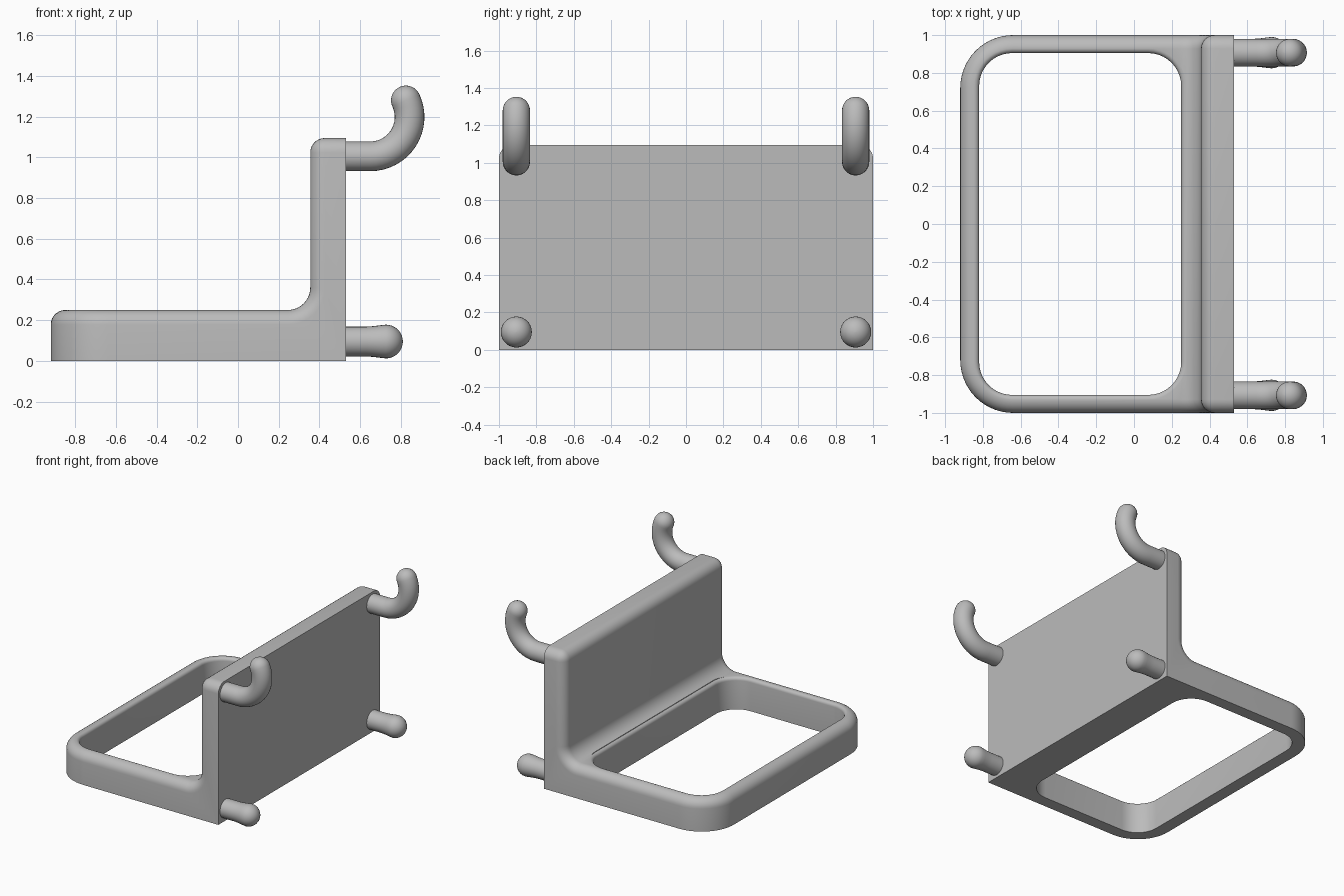
import bpy
import bmesh
from math import cos, sin, pi, radians
from mathutils import Matrix, Vector

cube = bpy.data.objects.get("Cube")
if cube:
    bpy.data.objects.remove(cube, do_unlink=True)

grey = bpy.data.materials.new("light_grey")
grey.use_nodes = True
grey.diffuse_color = (0.5, 0.5, 0.5, 1)
grey.node_tree.nodes["Principled BSDF"].inputs["Base Color"].default_value = (0.5, 0.5, 0.5, 1)


def make_object(name, bm):
    bmesh.ops.recalc_face_normals(bm, faces=bm.faces)
    mesh = bpy.data.meshes.new(name)
    bm.to_mesh(mesh)
    bm.free()
    mesh.materials.append(grey)
    obj = bpy.data.objects.new(name, mesh)
    bpy.context.collection.objects.link(obj)
    return obj


def smooth(obj, angle=30):
    bpy.ops.object.select_all(action="DESELECT")
    obj.select_set(True)
    bpy.context.view_layer.objects.active = obj
    bpy.ops.object.shade_smooth_by_angle(angle=radians(angle))


def arc(cx, cy, r, start, end, steps):
    angles = [radians(start + (end - start) * i / steps) for i in range(steps + 1)]
    return [(cx + r * cos(a), cy + r * sin(a)) for a in angles]


def loft(bm, rings):
    """Skin a list of equal closed rings and cap both ends."""
    loops = [[bm.verts.new(p) for p in ring] for ring in rings]
    n = len(loops[0])
    for a, b in zip(loops, loops[1:]):
        for i in range(n):
            bm.faces.new((a[i], a[(i + 1) % n], b[(i + 1) % n], b[i]))
    bm.faces.new(loops[0])
    bm.faces.new(loops[-1])


# Bracket: L profile with an inner fillet, extruded across the width
front, face, back = -0.92, 0.355, 0.53
shelf, top = 0.25, 1.095
profile = [(front, 0), (back, 0), (back, top), (face, top)]
profile += arc(face - 0.11, shelf + 0.11, 0.11, 0, -90, 10) + [(front, shelf)]
bm = bmesh.new()
loft(bm, [[(x, y, z) for x, z in profile] for y in (-1, 1)])

# Large rounded corners in plan
corners = [e for e in bm.edges if all(abs(v.co.x - front) < 1e-4 for v in e.verts)
           and abs(e.verts[0].co.z - e.verts[1].co.z) > 0.1]
bmesh.ops.bevel(bm, geom=corners, offset=0.28, segments=14, profile=0.5, affect="EDGES")
bmesh.ops.recalc_face_normals(bm, faces=bm.faces)
bm.normal_update()

# Soft upper rim, running over the shelf, the plate front and the plate top
rim = [e for e in bm.edges if e.calc_face_angle(0) > radians(60)
       and min(v.co.z for v in e.verts) > shelf - 0.01
       and min(v.co.x for v in e.verts) < back - 0.01]
bmesh.ops.bevel(bm, geom=rim, offset=0.072, segments=7, profile=0.5, affect="EDGES")
bracket = make_object("bracket", bm)


# Opening cutter: rounded rectangle flared at the top to round the inner rim
def rounded_outline(grow, z, r=0.175):
    x0, x1, y1, rr = -0.82 - grow, 0.25 + grow, 0.905 + grow, r + grow
    pts = []
    for cx, cy, a in ((x1 - rr, y1 - rr, 0), (x0 + rr, y1 - rr, 90),
                      (x0 + rr, rr - y1, 180), (x1 - rr, rr - y1, 270)):
        pts += arc(cx, cy, rr, a, a + 90, 10)
    return [(x, y, z) for x, y in pts]


flare = 0.025
rings = [rounded_outline(0, -0.1)]
for i in range(6):
    a = pi / 2 * i / 5
    rings.append(rounded_outline(flare * (1 - cos(a)), shelf - flare + flare * sin(a)))
rings.append(rounded_outline(flare, shelf + 0.1))
bm = bmesh.new()
loft(bm, rings)
cutter = make_object("opening_cutter", bm)
cutter.hide_render = True
cutter.hide_set(True)

cut = bracket.modifiers.new("opening", "BOOLEAN")
cut.object = cutter
cut.solver = "EXACT"
bpy.context.view_layer.objects.active = bracket
bpy.ops.object.modifier_apply(modifier=cut.name)
bpy.data.objects.remove(cutter, do_unlink=True)
smooth(bracket)


# Round rods in the xz plane: stations of (x, z, direction angle, radius)
def rod(name, stations, y, sides=28):
    x, z, a, r = stations[-1]
    for i in range(1, 9):
        t = pi / 2 * min(i / 8, 0.985)
        stations = stations + [(x + r * sin(t) * cos(a), z + r * sin(t) * sin(a), a, r * cos(t))]
    rings = []
    for x, z, a, r in stations:
        side = Vector((-sin(a), 0, cos(a)))
        rings.append([Vector((x, y, z)) + r * (side * cos(t) + Vector((0, sin(t), 0)))
                      for t in (2 * pi * k / sides for k in range(sides))])
    bm = bmesh.new()
    loft(bm, rings)
    smooth(make_object(name, bm), 50)


# Upper hooks: straight, then bent upward past vertical
r = 0.073
hook = [(back - 0.03, 1.005, 0, r)]
for i in range(17):
    a = radians(115) * i / 16
    hook.append((0.65 + 0.193 * sin(a), 1.198 - 0.193 * cos(a), a, r))

# Lower pegs: short pins swelling into a ball
peg = [(back - 0.03, 0.095, 0, r), (0.63, 0.095, 0, r), (0.67, 0.095, 0, 0.076),
       (0.70, 0.095, 0, 0.080), (0.727, 0.095, 0, 0.083)]

for label, y in (("left", 0.907), ("right", -0.907)):
    rod("upper_hook_" + label, hook, y)
    rod("lower_peg_" + label, peg, y)
